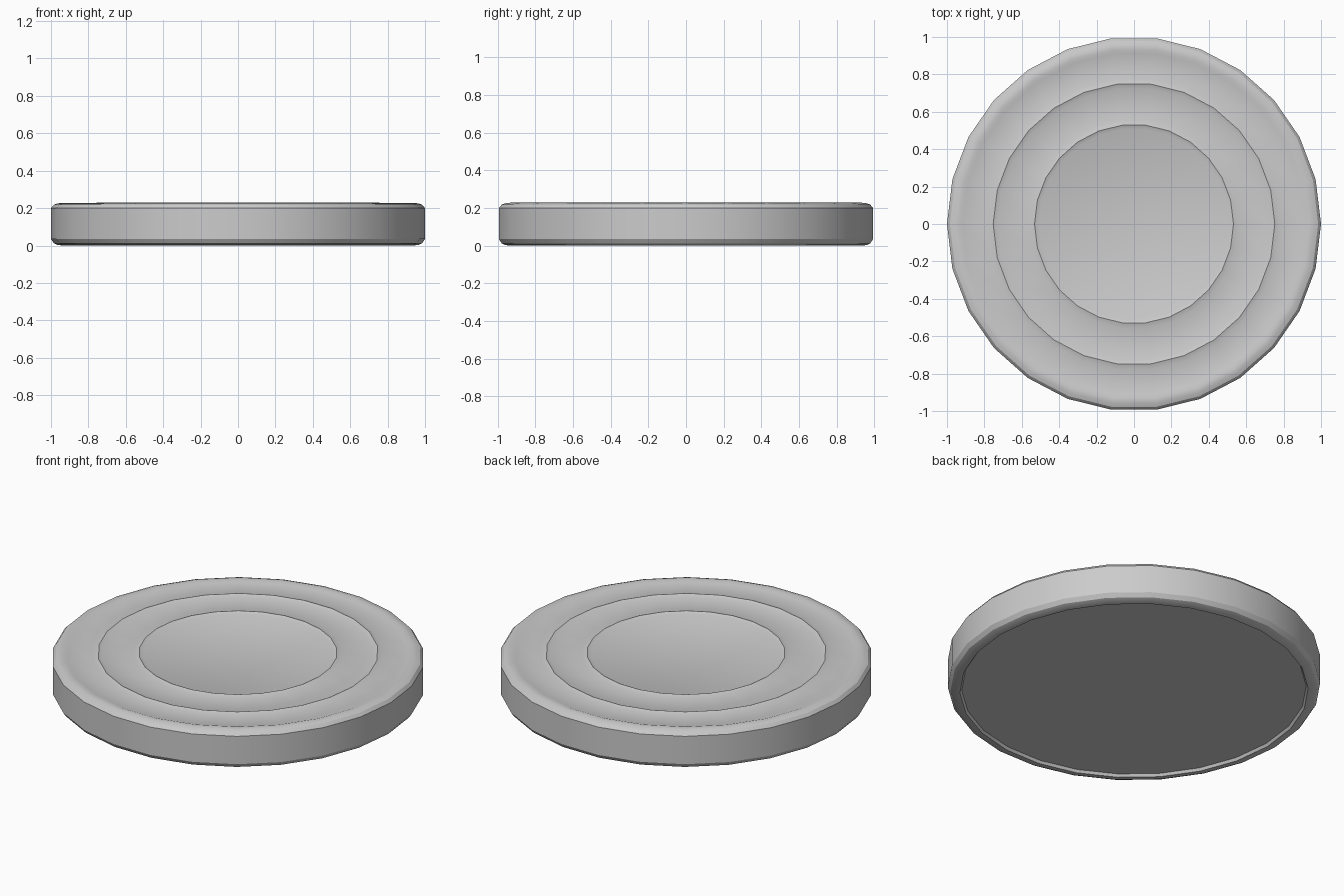
import bpy, bmesh
from math import cos, sin, pi, radians

if "Cube" in bpy.data.objects:
    bpy.data.objects.remove(bpy.data.objects["Cube"])

SIDES = 26

# Half profile (radius, z) from the recessed underside, round the edge, to the ringed top
profile = [
    (0.925, 0.015), (0.935, 0.0), (0.965, 0.003), (0.985, 0.012), (1.0, 0.035),
    (1.0, 0.20), (0.985, 0.218), (0.965, 0.225), (0.938, 0.228),
    (0.918, 0.221), (0.78, 0.221), (0.753, 0.230),
    (0.73, 0.221), (0.56, 0.221), (0.532, 0.230), (0.51, 0.221),
]

bm = bmesh.new()
rings = [[bm.verts.new((r * cos(2 * pi * i / SIDES), r * sin(2 * pi * i / SIDES), z))
          for i in range(SIDES)] for r, z in profile]

# Walls between neighbouring rings
for low, high in zip(rings, rings[1:]):
    for i in range(SIDES):
        j = (i + 1) % SIDES
        bm.faces.new((low[i], low[j], high[j], high[i]))

# Flat underside and flat centre of the top
bm.faces.new(rings[0][::-1])
bm.faces.new(rings[-1])
bmesh.ops.recalc_face_normals(bm, faces=bm.faces)

mesh = bpy.data.meshes.new("ringed_disc")
bm.to_mesh(mesh)
bm.free()
disc = bpy.data.objects.new("ringed_disc", mesh)
bpy.context.collection.objects.link(disc)

# Smooth round the rim, crisp at the ring crests
bpy.context.view_layer.objects.active = disc
disc.select_set(True)
bpy.ops.object.shade_smooth_by_angle(angle=radians(30))
